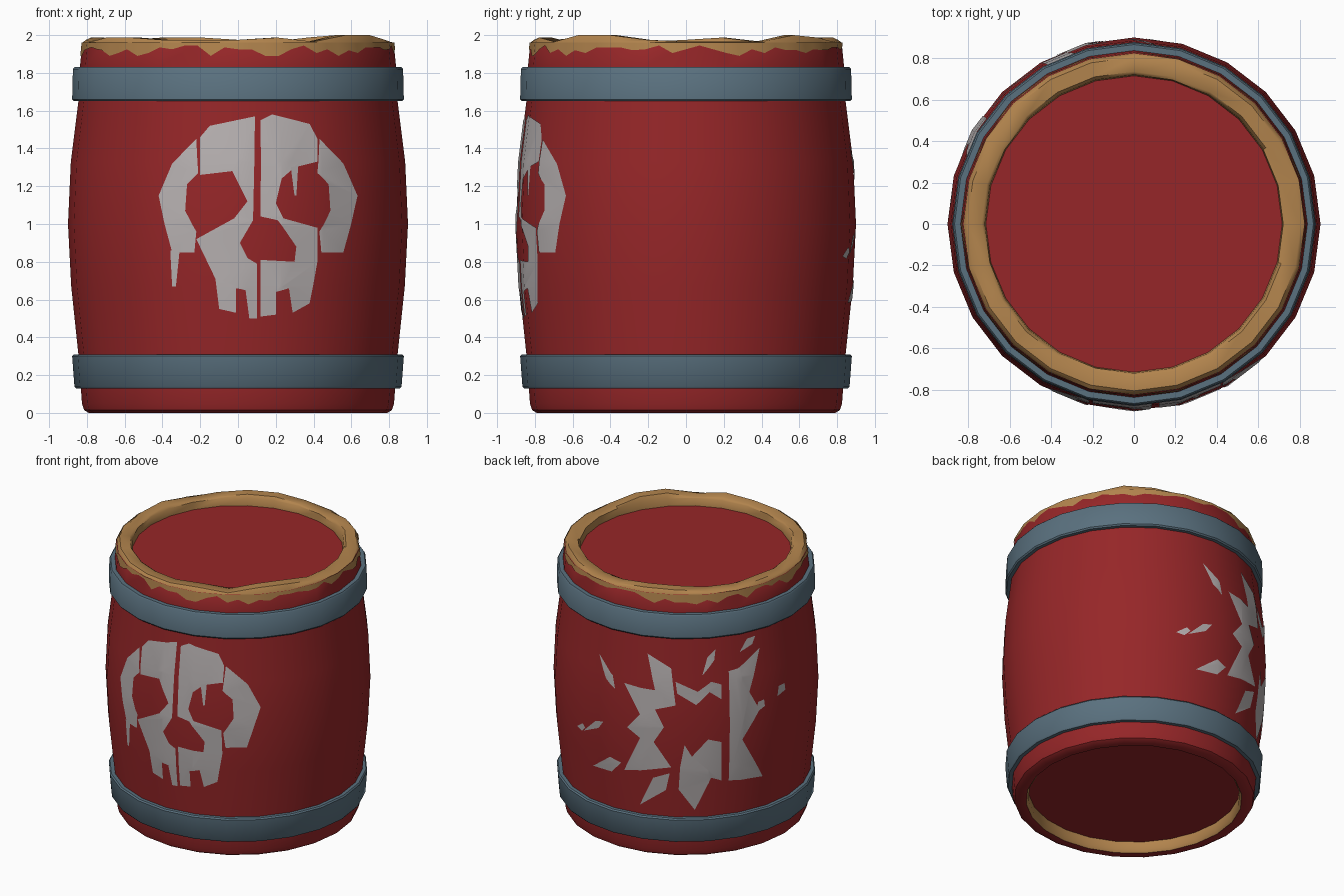
import bpy, bmesh, math, random
from mathutils import Vector
from mathutils.geometry import tessellate_polygon

if "Cube" in bpy.data.objects:
    bpy.data.objects.remove(bpy.data.objects["Cube"])

random.seed(4)
N = 24                                    # sides of the barrel
STEP = 2 * math.pi / N


def material(name, srgb):
    m = bpy.data.materials.new(name)
    m.diffuse_color = [((c / 255 + 0.055) / 1.055) ** 2.4 for c in srgb] + [1]
    m.use_nodes = True
    m.node_tree.nodes["Principled BSDF"].inputs["Base Color"].default_value = m.diffuse_color
    return m


RED = material("red_paint", (150, 38, 40))
WOOD = material("bare_wood", (178, 132, 77))
STEEL = material("blue_grey_steel", (90, 113, 127))
GREY = material("light_grey_paint", (184, 178, 178))


def finish(bm, name, mats):
    me = bpy.data.meshes.new(name)
    bm.to_mesh(me)
    bm.free()
    for m in mats:
        me.materials.append(m)
    ob = bpy.data.objects.new(name, me)
    bpy.context.collection.objects.link(ob)
    bpy.ops.object.select_all(action='DESELECT')
    ob.select_set(True)
    bpy.context.view_layer.objects.active = ob
    bpy.ops.object.shade_smooth_by_angle(angle=math.radians(38))


def lathe(name, profile, mats, index=lambda i: 0, closed=False, jitter=lambda k, z: 0):
    """Spin (radius, height) points; a radius of 0 makes a centre fan."""
    bm = bmesh.new()
    rings = []
    for r, z in profile:
        if r == 0:
            rings.append([bm.verts.new((0, 0, z))] * N)
        else:
            rings.append([bm.verts.new((r * math.sin(k * STEP), -r * math.cos(k * STEP),
                                        z + jitter(k, z))) for k in range(N)])
    pairs = list(zip(rings, rings[1:] + rings[:1]))
    for i, (a, b) in enumerate(pairs if closed else pairs[:-1]):
        for k in range(N):
            j = (k + 1) % N
            loop = list(dict.fromkeys([a[k], a[j], b[j], b[k]]))
            bm.faces.new(loop).material_index = index(i)
    bmesh.ops.recalc_face_normals(bm, faces=bm.faces[:])
    finish(bm, name, mats)


# barrel body: recessed ends, bulging side, worn wooden rim
SIDE = [(.79, 0), (.815, .015), (.826, .05), (.832, .13), (.845, .31), (.883, .67), (.9, 1),
        (.885, 1.33), (.845, 1.65), (.837, 1.83), (.824, 1.96)]
BASE = [(0, .08), (.72, .08), (.72, .02), (.735, 0)]
RIM = [(.805, 1.983), (.735, 1.983), (.72, 1.965), (.715, 1.91), (0, 1.91)]
WAVE = [random.choice((-.018, -.008, .004, .017)) for _ in range(N)]
FIRST = len(BASE + SIDE) - 1              # first wooden strip of the rim
lathe("barrel_body", BASE + SIDE + RIM, [RED, WOOD],
      lambda i: int(i in (1, 2) or FIRST <= i < FIRST + 4),
      jitter=lambda k, z: WAVE[k] if z == 1.983 else 0)

# steel hoops
for name, z0, r0, r1 in (("lower_hoop", .13, .866, .878), ("upper_hoop", 1.65, .878, .874)):
    z1 = z0 + .18
    lathe(name, [(.82, z0), (r0 - .008, z0), (r0, z0 + .01), (r1, z1 - .01), (r1 - .008, z1), (.82, z1)],
          [STEEL], closed=True)


def radius(z):
    for (r0, z0), (r1, z1) in zip(SIDE, SIDE[1:]):
        if z <= z1:
            return r0 + (r1 - r0) * (z - z0) / (z1 - z0)
    return SIDE[-1][0]


def wrap(bm, poly):
    """Add an outline in (angle, height), cut along the barrel's edges."""
    part = bmesh.new()
    vs = [part.verts.new((a, z, 0)) for a, z in poly]
    for tri in tessellate_polygon([[v.co.copy() for v in vs]]):
        part.faces.new([vs[i] for i in tri])
    cuts = [((k * STEP, 0, 0), (1, 0, 0)) for k in range(-4, N + 1)]
    cuts += [((0, z, 0), (0, 1, 0)) for _, z in SIDE]
    for co, no in cuts:
        bmesh.ops.bisect_plane(part, geom=part.verts[:] + part.edges[:] + part.faces[:],
                               dist=1e-5, plane_co=co, plane_no=no)
    new = {}
    for v in part.verts:
        a, z = v.co.x, v.co.y
        mid = (math.floor(a / STEP) + .5) * STEP
        r = radius(z) * math.cos(STEP / 2) / math.cos(a - mid) + .004
        new[v] = bm.verts.new((r * math.sin(a), -r * math.cos(a), z))
    for f in part.faces:
        g = bm.faces.new([new[v] for v in f.verts])
        g.normal_update()
        c = g.calc_center_median()
        if g.normal.dot(Vector((c.x, c.y, 0))) < 0:
            g.normal_flip()
    part.free()


def stencil(name, shapes, view):
    """Painted outlines drawn flat (hundredths of a unit) in a turned and tilted view."""
    bm = bmesh.new()
    turn, tilt, lift = view
    turn, tilt = math.radians(turn), math.radians(tilt)
    for shape in shapes:
        poly = []
        for u, v in shape:
            z = 1
            for _ in range(12):
                r = radius(z)
                d = math.asin(u / 100 / r)
                z = (v / 100 + lift + r * math.cos(d) * math.sin(tilt)) / math.cos(tilt)
            poly.append((turn + d, z))
        wrap(bm, poly)
    finish(bm, name, [GREY])


def shard(x0, y0, x1, y1, w=2.6):
    """Kite from tip to blunt end."""
    a, b = Vector((x0, y0)), Vector((x1, y1))
    side = (b - a).orthogonal().normalized() * w
    m = a.lerp(b, .65)
    return [a, m + side, b, m - side]


# skull stencil on the front: mirrored temples, left half, right half, drips
temple = [(-22, 145), (-35, 132), (-42, 115), (-39, 100), (-35, 85), (-23, 85), (-22, 96),
          (-28, 107), (-27, 121), (-21, 127)]
left = [(-20, 146), (-15, 152), (9, 157), (8, 102), (1, 90), (5, 82), (10, 79), (10, 50), (6, 50),
        (4, 65), (-1, 66), (-1, 53), (-10, 55), (-12, 71), (-22, 92), (-2, 103), (5, 112), (-3, 128),
        (-20, 126)]
right = [(12, 155), (18, 158), (38, 153), (42, 145), (42, 133), (30, 130), (23, 124), (20, 111),
         (24, 103), (42, 98), (42, 80), (38, 58), (29, 53), (27, 66), (20, 64), (20, 52), (12, 51),
         (12, 81), (30, 80), (31, 88), (21, 102), (12, 104)]
far_temple = [(21 - x, y) for x, y in temple]
drips = [[(-36, 86), (-35, 67), (-33, 67), (-31, 86)], [(28, 130), (30, 115), (31, 115), (32, 131)]]
stencil("skull_stencil", [temple, far_temple, left, right] + drips, (0, 0, 0))

# explosion stencil on the back: burst pieces, then loose shards
west = [(-26, 46), (-10, 36), (-7, 11), (-21, 8), (-15, -4), (-22, -14), (-10, -31), (-42, -33),
        (-31, -11), (-40, -4), (-31, 5), (-42, 26), (-21, 21)]
south = [(-4, -31), (-1, -16), (4, -24), (15, -12), (24, -14), (24, -40), (17, -38), (6, -60), (-5, -46)]
north = [(-7, 27), (8, 20), (17, 27), (24, 25), (24, 15), (16, 20), (7, 11), (-6, 19)]
east = [(29, 34), (35, 36), (50, 50), (43, 20), (50, 8), (38, -12), (52, -37), (29, -40)]
shards = [shard(*s) for s in ((-59, 46, -48, 22), (11, 31, 20, 49), (36, 47, 47, 58), (48, 6, 53, 15),
                              (62, 17, 67, 26), (-74, -3, -68, -4), (-69, -6, -56, 0))]
shards += [shard(-63, -30, -44, -28, 5), shard(-31, -56, -11, -35, 6)]
stencil("explosion_stencil", [west, south, north, east] + shards, (215, 25, .571))

# chipped paint: bare wood with a ragged lower edge around the top
bm = bmesh.new()
M = 72
drop = [random.choice((1.945, 1.935, 1.925, 1.92, 1.905, 1.89)) for _ in range(M)]
drop.append(drop[0])
for k in range(M):
    a, b = k * STEP * N / M, (k + 1) * STEP * N / M
    wrap(bm, [(a, 1.96), (a, drop[k]), (b, drop[k + 1]), (b, 1.96)])
bmesh.ops.remove_doubles(bm, verts=bm.verts[:], dist=1e-4)
finish(bm, "chipped_wood_edge", [WOOD])
